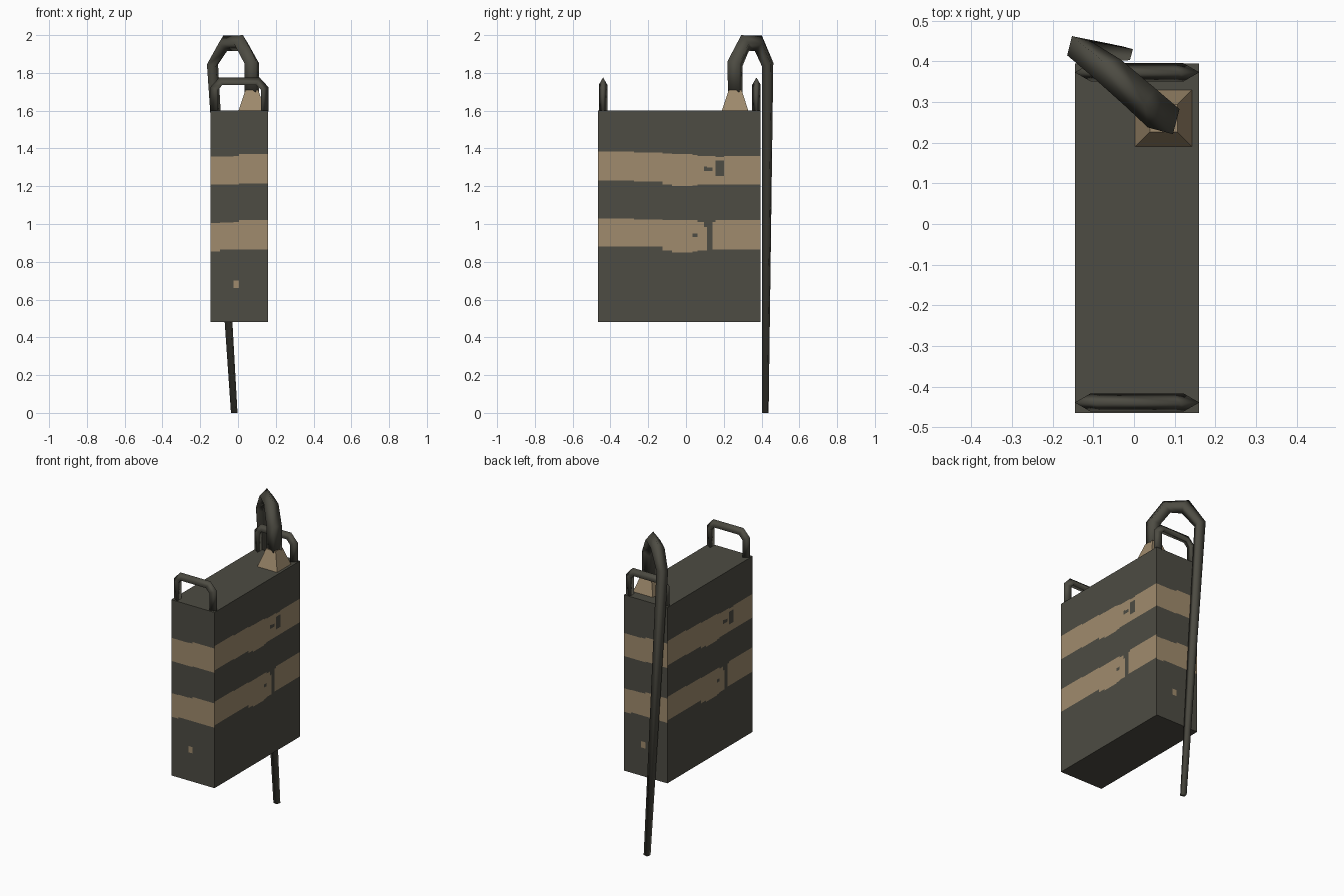
import bpy, bmesh, math
from mathutils import Vector

if "Cube" in bpy.data.objects:
    bpy.data.objects.remove(bpy.data.objects["Cube"])


def material(name, rgb):
    m = bpy.data.materials.new(name)
    m.diffuse_color = (*rgb, 1)
    m.use_nodes = True
    m.node_tree.nodes["Principled BSDF"].inputs["Base Color"].default_value = m.diffuse_color
    return m


DARK = material("dark olive grey", (0.075, 0.072, 0.056))
TAN = material("tan stripe", (0.35, 0.258, 0.153))
Z = Vector((0, 0, 1))


def finish(name, bm, mats, smooth=False):
    bmesh.ops.remove_doubles(bm, verts=bm.verts, dist=1e-5)
    bmesh.ops.recalc_face_normals(bm, faces=bm.faces)
    for f in bm.faces:
        f.smooth = smooth
    me = bpy.data.meshes.new(name)
    bm.to_mesh(me)
    bm.free()
    for m in mats:
        me.materials.append(m)
    ob = bpy.data.objects.new(name, me)
    bpy.context.collection.objects.link(ob)
    return ob


def tube(name, path, radii, sides):
    """Mitred low-poly tube with one edge on the outside of the bend."""
    pts = [Vector(p) for p in path]
    flat = pts[-1] - pts[0]
    flat.z = 0
    side = flat.normalized().cross(Z)
    bm = bmesh.new()
    rings = []
    for i, p in enumerate(pts):
        a = (p - pts[i - 1]).normalized() if i else None
        b = (pts[i + 1] - p).normalized() if i < len(pts) - 1 else None
        t = ((a or b) + (b or a)).normalized()
        stretch = 1 / t.dot(a or b)
        out = side.cross(t).normalized()
        ring = []
        for k in range(sides):
            ang = 2 * math.pi * k / sides
            ring.append(bm.verts.new(p + radii[i] * (out * math.cos(ang) * stretch
                                                     + side * math.sin(ang))))
        rings.append(ring)
    for r, s in zip(rings, rings[1:]):
        for k in range(sides):
            j = (k + 1) % sides
            bm.faces.new((r[k], r[j], s[j], s[k]))
    bm.faces.new(rings[0])
    bm.faces.new(rings[-1])
    return finish(name, bm, [DARK], smooth=True)


# Body: each wall is cut into columns (end, heights); colours alternate dark/tan upward
X0, X1, Y0, Y1, ZB, ZT = -0.145, 0.16, -0.465, 0.395, 0.48, 1.60
LONG = [
    (0.19, [0.88, 1.03, 1.23, 1.385]),
    (0.34, [0.88, 1.025, 1.225, 1.378]),
    (0.39, [0.86, 1.02, 1.21, 1.372]),
    (0.50, [0.85, 1.02, 1.20, 1.37]),
    (0.525, [0.855, 0.93, 0.95, 1.02, 1.205, 1.365]),
    (0.56, [0.86, 1.01, 1.21, 1.36]),
    (0.575, [0.86, 0.985, 1.21, 1.28, 1.305, 1.36]),
    (0.605, [1.21, 1.28, 1.30, 1.36]),
    (0.62, [0.865, 1.01, 1.21, 1.36]),
    (0.665, [0.865, 1.02, 1.21, 1.255, 1.335, 1.355]),
    (0.86, [0.865, 1.02, 1.21, 1.36]),
]
SHORT = [
    (0.05, [0.855, 1.005, 1.21, 1.357]),
    (0.12, [0.865, 1.008, 1.21, 1.357]),
    (0.15, [0.66, 0.70, 0.865, 1.01, 1.21, 1.36]),
    (0.305, [0.865, 1.02, 1.215, 1.37]),
]
bm = bmesh.new()
for start, direction, columns in (
        ((X1, Y0), (0, 1), LONG), ((X0, Y1), (0, -1), LONG),
        ((X0, Y0), (1, 0), SHORT), ((X1, Y1), (-1, 0), SHORT)):
    u0 = 0
    for u1, breaks in columns:
        heights = [ZB] + breaks + [ZT]
        for i, (za, zb) in enumerate(zip(heights, heights[1:])):
            quad = [(u0, za), (u1, za), (u1, zb), (u0, zb)]
            f = bm.faces.new([bm.verts.new((start[0] + direction[0] * u,
                                            start[1] + direction[1] * u, z))
                              for u, z in quad])
            f.material_index = i % 2
        u0 = u1
corners = [(X0, Y0), (X1, Y0), (X1, Y1), (X0, Y1)]
bm.faces.new([bm.verts.new((x, y, ZT)) for x, y in corners])
bm.faces.new([bm.verts.new((x, y, ZB)) for x, y in reversed(corners)])
finish("body", bm, [DARK, TAN])

# Carry handles at both ends
for name, y in (("front_handle", -0.439), ("back_handle", 0.373)):
    half = [(0.127, 1.595), (0.127, 1.715), (0.095, 1.75)]
    prof = [(-x, z) for x, z in half] + [(x, z) for x, z in reversed(half)]
    tube(name, [(0.0075 + x, y, z) for x, z in prof], [0.026] * 6, 3)

# Tan socket under the hose
bm = bmesh.new()
rings = [[bm.verts.new((0.073 + sx * h, 0.26 + sy * h, z))
          for sx, sy in ((-1, -1), (1, -1), (1, 1), (-1, 1))]
         for h, z in ((0.07, 1.6), (0.034, 1.71))]
for k in range(4):
    j = (k + 1) % 4
    bm.faces.new((rings[0][k], rings[0][j], rings[1][j], rings[1][k]))
bm.faces.new(rings[0])
bm.faces.new(rings[1])
finish("hose_socket", bm, [TAN])

# Hose: rises from the socket, arches over the back corner and hangs to the ground
tube("hose",
     [(0.073, 0.26, 1.70), (0.073, 0.26, 1.85), (0.015, 0.312, 1.957),
      (-0.067, 0.383, 1.957), (-0.135, 0.432, 1.845), (-0.02, 0.42, 0.0)],
     [0.045, 0.045, 0.043, 0.041, 0.034, 0.02], 4)
